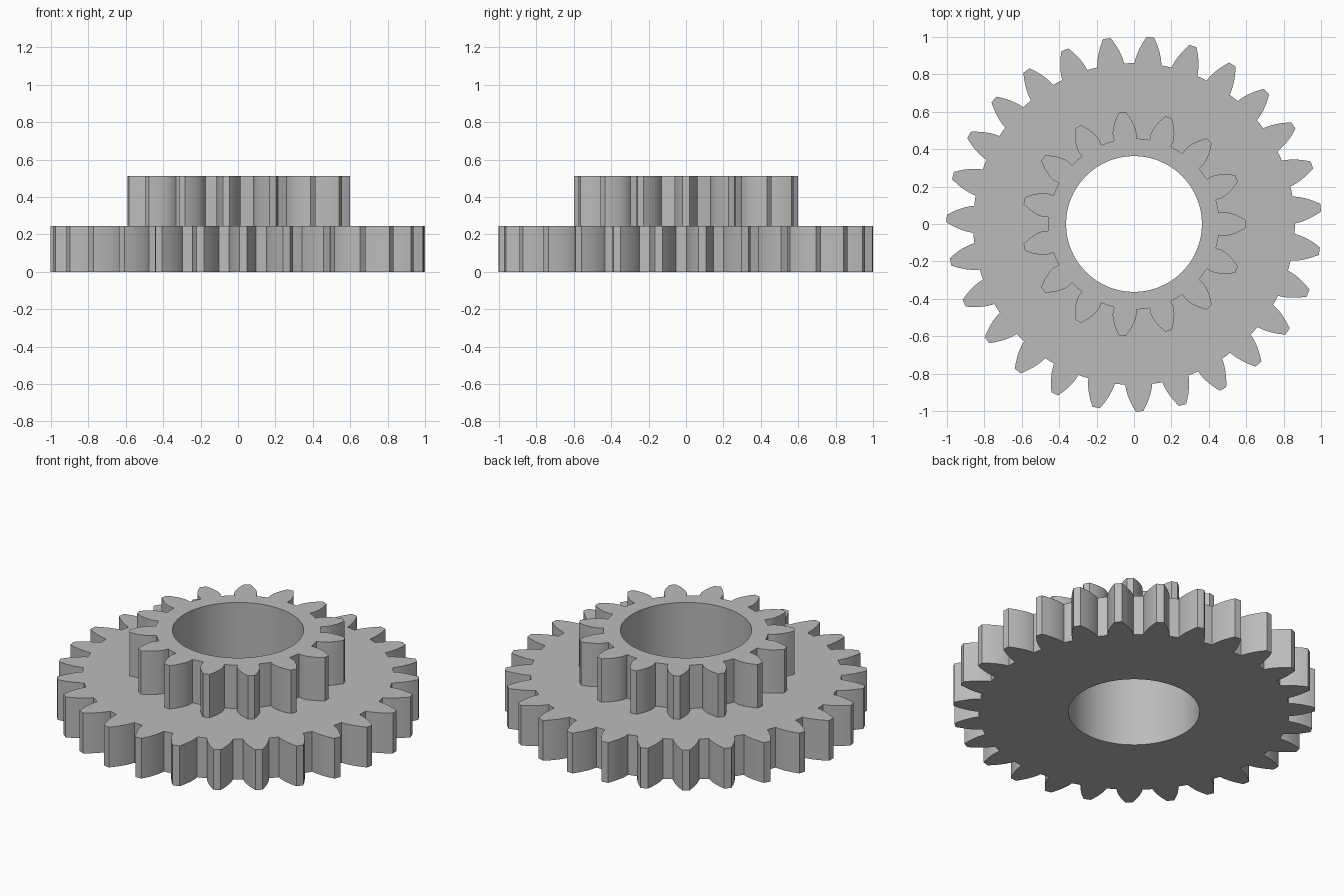
import bpy, bmesh, math
from math import pi, sin, cos, tan, acos, radians

if "Cube" in bpy.data.objects:
    bpy.data.objects.remove(bpy.data.objects["Cube"], do_unlink=True)

PRESSURE = radians(24)
BORE = 0.363
BORE_SIDES = 120
FLANK_STEPS = 10

steel = bpy.data.materials.new("plain grey")
steel.use_nodes = True
GREY = (0.5, 0.5, 0.5, 1)
steel.diffuse_color = GREY
steel.node_tree.nodes["Principled BSDF"].inputs["Base Color"].default_value = GREY


def involute(a):
    return tan(a) - a


def gear_outline(teeth, tip, root, phase):
    """Involute tooth outline, as (x, y) points running anticlockwise."""
    pitch = tip * teeth / (teeth + 2)
    base = pitch * cos(PRESSURE)
    half_base = pi / (2 * teeth) + involute(PRESSURE)
    flank = []
    for i in range(FLANK_STEPS + 1):
        r = root + (tip - root) * i / FLANK_STEPS
        flank.append((r, half_base - involute(acos(min(1, base / r)))))
    tooth = [(r, -a) for r, a in flank] + flank[::-1]
    # point in the middle of the root gap
    tooth.append((root, pi / teeth))
    points = []
    for k in range(teeth):
        centre = phase + 2 * pi * k / teeth
        points += [(r * cos(centre + a), r * sin(centre + a)) for r, a in tooth]
    return points


def add_gear(name, outline, z0, z1):
    """Fill the outline around the bore and raise it to a solid ring."""
    bm = bmesh.new()
    bore = [(BORE * cos(2 * pi * i / BORE_SIDES), BORE * sin(2 * pi * i / BORE_SIDES))
            for i in range(BORE_SIDES)]
    edges = []
    for loop in (outline, bore):
        verts = [bm.verts.new((x, y, z0)) for x, y in loop]
        edges += [bm.edges.new((v, verts[i - 1])) for i, v in enumerate(verts)]
    bmesh.ops.triangle_fill(bm, edges=edges, use_beauty=True, normal=(0, 0, 1))
    raised = bmesh.ops.extrude_face_region(bm, geom=bm.faces[:], use_keep_orig=True)
    top = [g for g in raised["geom"] if isinstance(g, bmesh.types.BMVert)]
    bmesh.ops.translate(bm, verts=top, vec=(0, 0, z1 - z0))
    bmesh.ops.recalc_face_normals(bm, faces=bm.faces[:])
    mesh = bpy.data.meshes.new(name)
    bm.to_mesh(mesh)
    bm.free()
    mesh.materials.append(steel)
    ob = bpy.data.objects.new(name, mesh)
    bpy.context.collection.objects.link(ob)
    bpy.ops.object.select_all(action='DESELECT')
    ob.select_set(True)
    bpy.context.view_layer.objects.active = ob
    bpy.ops.object.shade_smooth_by_angle(angle=radians(25))
    return ob


# wide lower gear, then the narrow gear stacked on it
add_gear("large_gear", gear_outline(27, 1.002, 0.86, radians(5)), 0, 0.246)
add_gear("small_gear", gear_outline(15, 0.6, 0.457, 0), 0.246, 0.511)
